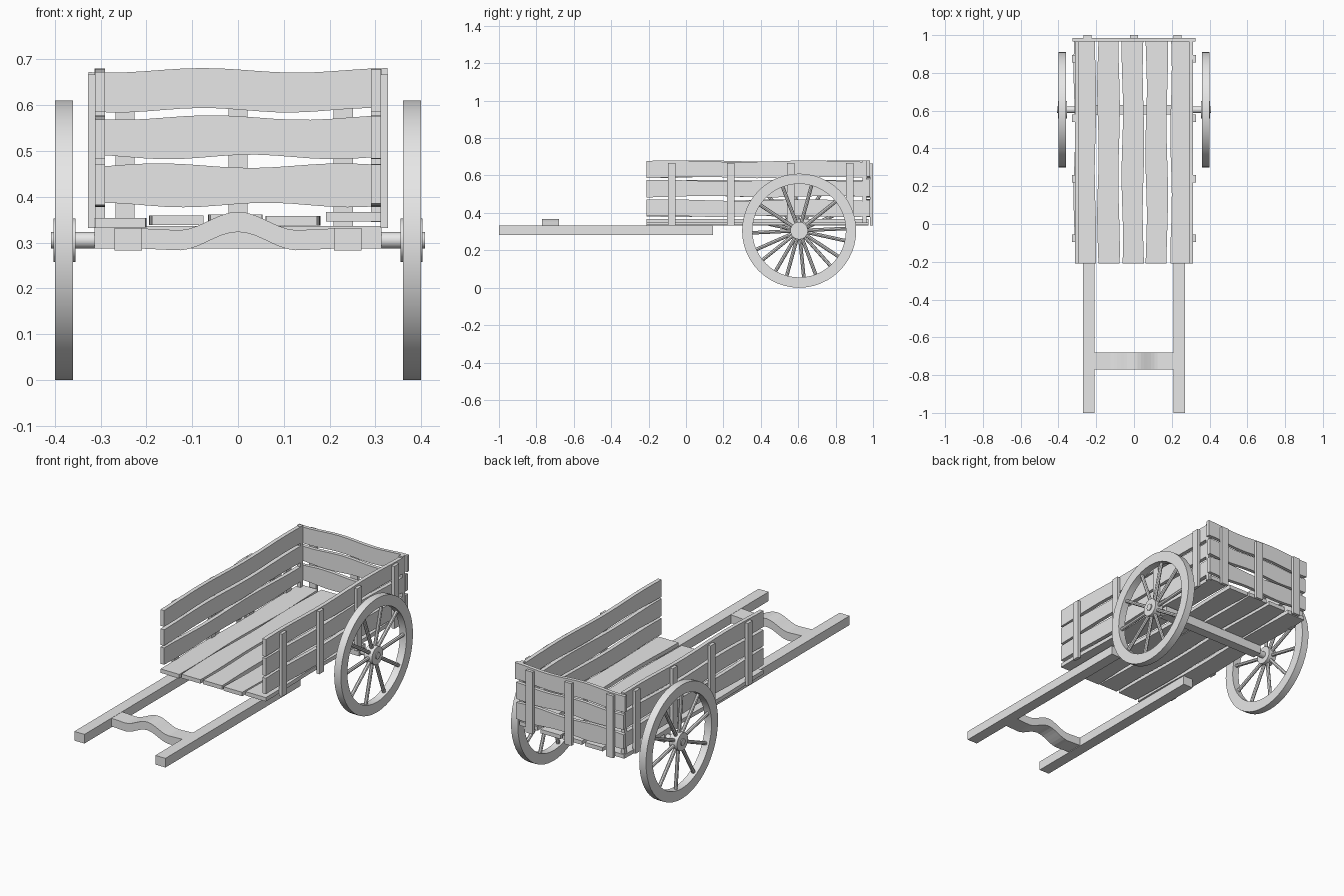
import bpy, bmesh, math, random
from mathutils import Vector, Matrix

if "Cube" in bpy.data.objects:
    bpy.data.objects.remove(bpy.data.objects["Cube"])

random.seed(4)
wood = bpy.data.materials.new("weathered grey")
wood.diffuse_color = (0.8, 0.8, 0.8, 1)
wood.use_nodes = True
wood.node_tree.nodes["Principled BSDF"].inputs["Base Color"].default_value = wood.diffuse_color


def finish(bm, name, smooth=False):
    bmesh.ops.recalc_face_normals(bm, faces=bm.faces)
    me = bpy.data.meshes.new(name)
    bm.to_mesh(me)
    bm.free()
    ob = bpy.data.objects.new(name, me)
    bpy.context.collection.objects.link(ob)
    me.materials.append(wood)
    if smooth:
        bpy.context.view_layer.objects.active = ob
        ob.select_set(True)
        bpy.ops.object.shade_smooth_by_angle(angle=math.radians(35))
        ob.select_set(False)
    return ob


def box(name, x0, x1, y0, y1, z0, z1):
    bm = bmesh.new()
    bmesh.ops.create_cube(bm, size=1)
    for v in bm.verts:
        v.co = Vector(((x0 + x1) / 2 + v.co.x * (x1 - x0),
                       (y0 + y1) / 2 + v.co.y * (y1 - y0),
                       (z0 + z1) / 2 + v.co.z * (z1 - z0)))
    return finish(bm, name)


def strip(name, sections):
    """Join a row of four-point sections into a closed beam."""
    bm = bmesh.new()
    rings = [[bm.verts.new(p) for p in s] for s in sections]
    for a, b in zip(rings, rings[1:]):
        for i in range(4):
            j = (i + 1) % 4
            bm.faces.new((a[i], a[j], b[j], b[i]))
    bm.faces.new(rings[0])
    bm.faces.new(rings[-1])
    return finish(bm, name)


def board(name, u0, u1, lo, hi, t0, t1, place, wave=0.005, n=16):
    """Plank with gently uneven long edges; place maps (length, width, thickness)."""
    p, q = random.uniform(0, 6), random.uniform(0, 6)
    secs = []
    for i in range(n + 1):
        f = i / n
        u = u0 + (u1 - u0) * f
        a = lo + wave * math.sin(p + f * 11)
        b = hi + wave * math.sin(q + f * 10)
        secs.append([place(u, a, t0), place(u, b, t0), place(u, b, t1), place(u, a, t1)])
    return strip(name, secs)


def ring(name, x0, x1, r_in, r_out, y, z, n=40):
    """Square-section ring (or solid disc if r_in is 0) around the x axis."""
    bm = bmesh.new()
    if r_in == 0:
        bmesh.ops.create_cone(bm, cap_ends=True, segments=n, radius1=r_out, radius2=r_out,
                              depth=x1 - x0, matrix=Matrix.Translation(((x0 + x1) / 2, y, z))
                              @ Matrix.Rotation(math.pi / 2, 4, 'Y'))
    else:
        prof = [(x0, r_in), (x1, r_in), (x1, r_out), (x0, r_out)]
        rows = [[bm.verts.new((x, y + r * math.cos(k * math.tau / n), z + r * math.sin(k * math.tau / n)))
                 for x, r in prof] for k in range(n)]
        for k in range(n):
            a, b = rows[k], rows[(k + 1) % n]
            for i in range(4):
                j = (i + 1) % 4
                bm.faces.new((a[i], a[j], b[j], b[i]))
    return finish(bm, name, True)


# floor planks
for i, (x, z) in enumerate([(-0.26, 0.333), (-0.135, 0.338), (-0.006, 0.340), (0.12, 0.337), (0.252, 0.346)]):
    board(f"floor_plank_{i}", -0.21, 0.975, x - 0.056, x + 0.056, z, z + 0.021,
          lambda u, w, t: (w, u, t), 0.004)

# side and back planks
levels = [(0.382, 0.468), (0.487, 0.573), (0.589, 0.676)]
for i, (lo, hi) in enumerate(levels):
    for s, tag in ((-1, "left"), (1, "right")):
        board(f"{tag}_plank_{i}", -0.21, 0.967, lo, hi, 0.291, 0.312,
              lambda u, w, t: (s * t, u, w), 0.004)
    e = 0.326 if i == 2 else 0.318
    board(f"back_plank_{i}", -e, e, lo, hi, 0.965, 0.984, lambda u, w, t: (u, t, w), 0.005)

# upright posts
for s, tag in ((-1, "left"), (1, "right")):
    for i, y in enumerate((-0.075, 0.24, 0.56, 0.875)):
        a, b = sorted((s * 0.311, s * 0.328))
        box(f"{tag}_post_{i}", a, b, y - 0.02, y + 0.02, 0.332, 0.667)
    a, b = sorted((s * 0.291, s * 0.313))
    box(f"{tag}_corner_post", a, b, 0.945, 0.966, 0.345, 0.68)
for i, x in enumerate((-0.247, 0, 0.23)):
    box(f"back_post_{i}", x - 0.021, x + 0.021, 0.983, 1.0, 0.332, 0.665)

# pull shafts
for s, tag in ((-1, "left"), (1, "right")):
    box(f"{tag}_shaft", s * 0.24 - 0.03, s * 0.24 + 0.03, -1.0, 0.145, 0.283, 0.332)

# arched handle bar between the shafts
secs = []
for i in range(25):
    x = -0.215 + 0.43 * i / 24
    z = 0.283 + 0.04 * (0.5 + 0.5 * math.cos(math.pi * min(1, abs(x) / 0.13))) \
        + 0.004 * max(0, (abs(x) - 0.13) / 0.085)
    secs.append([(x, -0.77, z), (x, -0.68, z), (x, -0.68, z + 0.044), (x, -0.77, z + 0.044)])
strip("handle_bar", secs)

# axle beam and rod
WY, WZ = 0.605, 0.305
box("axle_beam", -0.313, 0.313, WY - 0.026, WY + 0.026, 0.287, 0.336)
ring("axle_rod", -0.408, 0.408, 0, 0.018, WY, WZ, 16)

# wheels with hubs and spokes
for s, tag, off in ((-1, "left", 0.1), (1, "right", 0.36)):
    a, b = sorted((s * 0.36, s * 0.4))
    ring(f"{tag}_wheel_rim", a, b, 0.25, 0.305, WY, WZ, 48)
    a, b = sorted((s * 0.355, s * 0.403))
    ring(f"{tag}_wheel_hub", a, b, 0, 0.047, WY, WZ, 24)
    bm = bmesh.new()
    for k in range(10):
        bmesh.ops.create_cone(bm, cap_ends=True, segments=8, radius1=0.0095, radius2=0.0095, depth=0.22,
                              matrix=Matrix.Translation((s * 0.38, WY, WZ))
                              @ Matrix.Rotation(off + k * math.tau / 10, 4, 'X')
                              @ Matrix.Translation((0, 0, 0.15)))
    finish(bm, f"{tag}_wheel_spokes", True)
